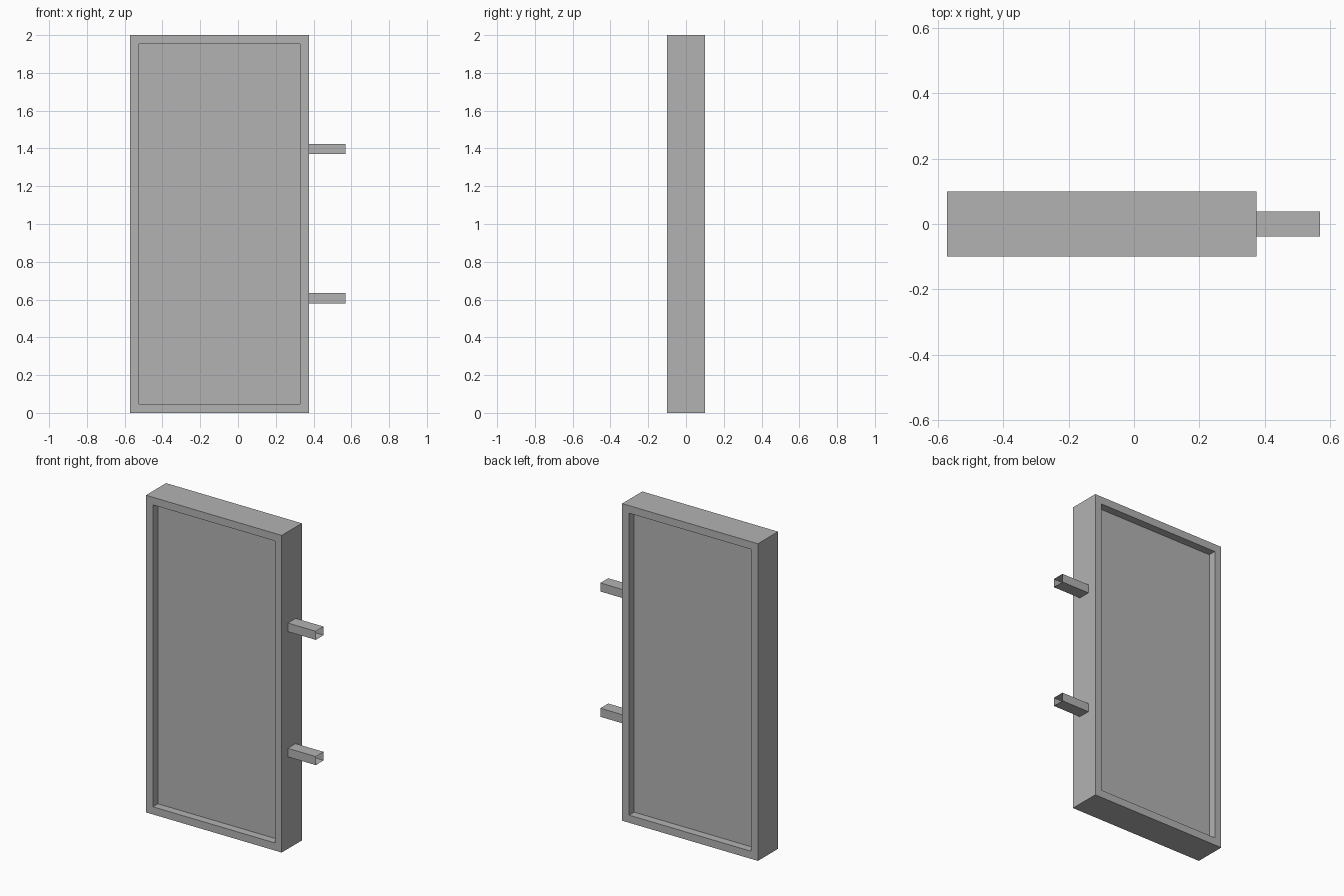
import bpy, bmesh
from mathutils import Matrix, Vector

cube = bpy.data.objects.get("Cube")
if cube:
    bpy.data.objects.remove(cube, do_unlink=True)

grey = bpy.data.materials.new("plain grey")
grey.use_nodes = True
colour = (0.45, 0.45, 0.45, 1)
grey.diffuse_color = colour
grey.node_tree.nodes["Principled BSDF"].inputs["Base Color"].default_value = colour


def box(low, high):
    """Box mesh between two corners."""
    low, high = Vector(low), Vector(high)
    bm = bmesh.new()
    bmesh.ops.create_cube(bm, size=1, matrix=Matrix.Translation((low + high) / 2)
                          @ Matrix.Diagonal((*(high - low), 1)))
    bm.normal_update()
    return bm


def finish(bm, name):
    mesh = bpy.data.meshes.new(name)
    bm.to_mesh(mesh)
    bm.free()
    mesh.materials.append(grey)
    obj = bpy.data.objects.new(name, mesh)
    bpy.context.collection.objects.link(obj)


RIM, RECESS, EDGE = 0.048, 0.05, 0.375

# Door slab with a recessed panel on the front and on the back
bm = box((-0.572, -0.1, 0), (EDGE, 0.1, 2))
for face in [f for f in bm.faces if abs(f.normal.y) > 0.9]:
    inward = -face.normal.copy()
    bmesh.ops.inset_region(bm, faces=[face], thickness=RIM, use_even_offset=True)
    # A second ring of faces forms the recess walls
    bmesh.ops.inset_region(bm, faces=[face], thickness=0)
    bmesh.ops.translate(bm, verts=face.verts, vec=inward * RECESS)
finish(bm, "door_panel")

# Hollow hinge arms, open at both ends
for name, z in (("lower_hinge", 0.607), ("upper_hinge", 1.397)):
    bm = box((EDGE, -0.039, z - 0.027), (0.57, 0.039, z + 0.027))
    ends = [f for f in bm.faces if abs(f.normal.x) > 0.9]
    bmesh.ops.delete(bm, geom=ends, context='FACES_ONLY')
    finish(bm, name)
